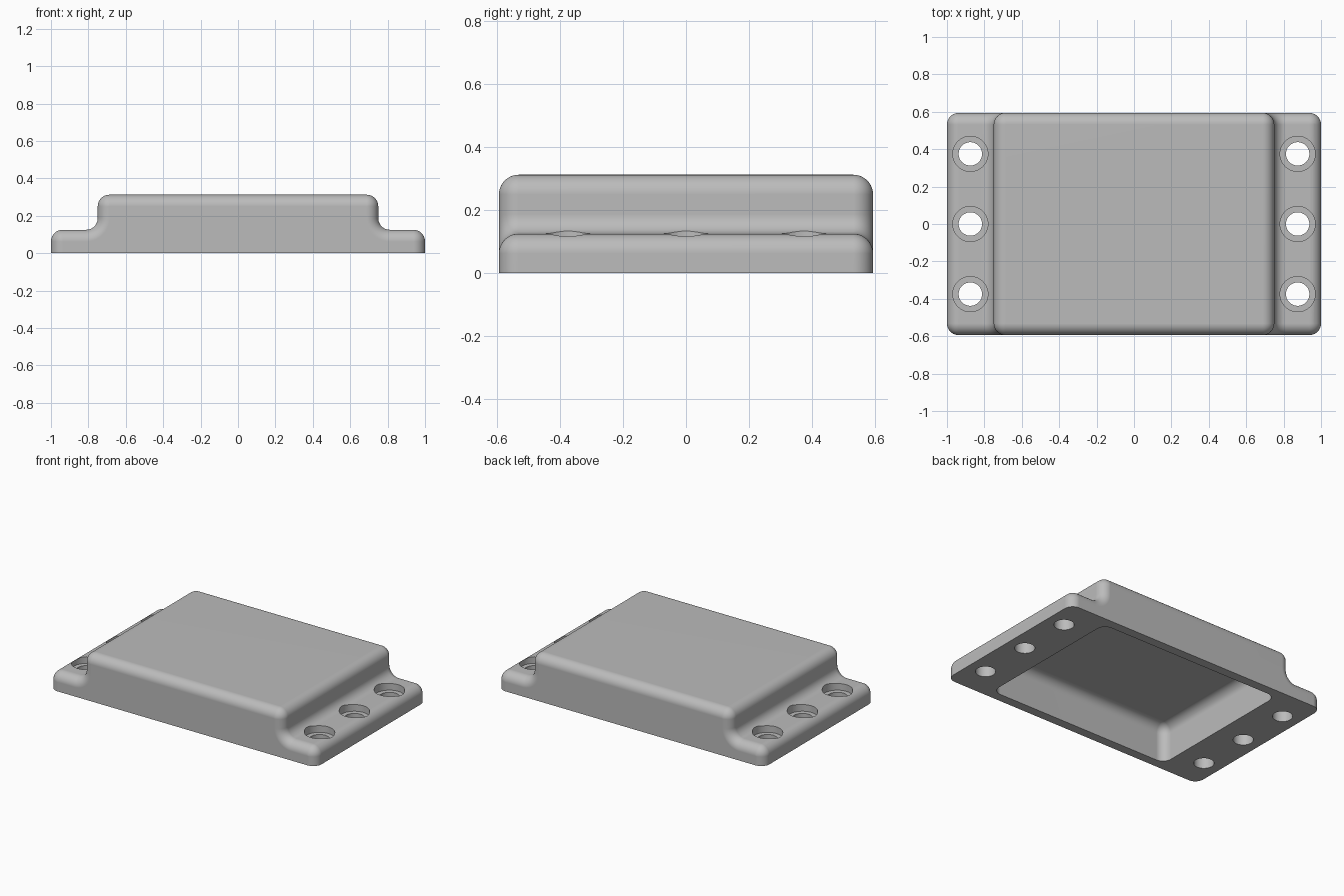
import bpy
import bmesh
from math import cos, sin, pi

cube = bpy.data.objects.get("Cube")
if cube:
    bpy.data.objects.remove(cube, do_unlink=True)

R = 0.0625            # fillet radius
HALF_X, HALF_Y = 1.0, 0.594
BODY_X, TOP_Z, FLANGE_Z = 0.75, 0.3125, 0.125
STEPS = 10

grey = bpy.data.materials.new("Plain grey")
grey.use_nodes = True
COLOUR = (0.5, 0.5, 0.5, 1)
grey.diffuse_color = COLOUR
grey.node_tree.nodes["Principled BSDF"].inputs["Base Color"].default_value = COLOUR


def make_object(name, bm):
    bmesh.ops.recalc_face_normals(bm, faces=bm.faces)
    mesh = bpy.data.meshes.new(name)
    bm.to_mesh(mesh)
    bm.free()
    mesh.materials.append(grey)
    obj = bpy.data.objects.new(name, mesh)
    bpy.context.collection.objects.link(obj)
    return obj


def arc(cx, cz, radius, start, end):
    angles = [start + (end - start) * i / STEPS for i in range(STEPS + 1)]
    return [(cx + radius * cos(a), cz + radius * sin(a)) for a in angles]


def stepped_profile(inset):
    """Filleted hat section, offset inwards everywhere but the flat base."""
    half = [(HALF_X - inset, 0)]
    half += arc(HALF_X - R, FLANGE_Z - R, R - inset, 0, pi / 2)
    half += arc(BODY_X + R, FLANGE_Z + R, R + inset, 1.5 * pi, pi)
    half += arc(BODY_X - R, TOP_Z - R, R - inset, 0, pi / 2)
    return half + [(-x, z) for x, z in reversed(half)]


# Cover: section lofted along y with rounded ends
bm = bmesh.new()
ends = [(HALF_Y - R + R * cos(a), R * (1 - sin(a)))
        for a in (pi / 2 * i / STEPS for i in range(STEPS + 1))]
stations = [(-y, d) for y, d in ends] + [(y, d) for y, d in reversed(ends)]
rings = [[bm.verts.new((x, y, z)) for x, z in stepped_profile(d)] for y, d in stations]
for a, b in zip(rings, rings[1:]):
    for i in range(len(a)):
        j = (i + 1) % len(a)
        bm.faces.new((a[i], a[j], b[j], b[i]))
bm.faces.new(rings[0])
bm.faces.new(rings[-1])
bmesh.ops.remove_doubles(bm, verts=bm.verts, dist=1e-5)
bmesh.ops.dissolve_limit(bm, angle_limit=0.002, verts=bm.verts, edges=bm.edges)
cover = make_object("mounting_cover", bm)

# Underside pocket: rounded box open at the base
bm = bmesh.new()
bmesh.ops.create_cube(bm, size=1)
for v in bm.verts:
    v.co.x *= 1.375
    v.co.y *= 1.0625
    v.co.z = 0.25 if v.co.z > 0 else -0.1
rounded = [e for e in bm.edges if max(v.co.z for v in e.verts) > 0]
bmesh.ops.bevel(bm, geom=rounded, offset=R, segments=STEPS, profile=0.5, affect='EDGES')
cutters = [make_object("pocket_cutter", bm)]


# Screw holes: through hole and wider counterbore
def cylinder(name, x, y, radius, low, high):
    bm = bmesh.new()
    bmesh.ops.create_cone(bm, cap_ends=True, segments=48, radius1=radius,
                          radius2=radius, depth=high - low)
    bmesh.ops.translate(bm, verts=bm.verts, vec=(x, y, (low + high) / 2))
    return make_object(name, bm)


for x in (-0.875, 0.875):
    for y in (-0.375, 0, 0.375):
        cutters.append(cylinder("hole_cutter", x, y, 0.0625, -0.1, 0.4))
        cutters.append(cylinder("counterbore_cutter", x, y, 0.094, 0.08, 0.4))

bpy.ops.object.select_all(action='DESELECT')
bpy.context.view_layer.objects.active = cover
cover.select_set(True)
for cutter in cutters:
    cutter.hide_render = True
    cut = cover.modifiers.new("Cut", 'BOOLEAN')
    cut.operation = 'DIFFERENCE'
    cut.solver = 'EXACT'
    cut.object = cutter
    bpy.ops.object.modifier_apply(modifier=cut.name)
    bpy.data.objects.remove(cutter, do_unlink=True)

# Soft fillets, crisp hole rims and base edge
bpy.ops.object.shade_smooth_by_angle(angle=0.5)
weighted = cover.modifiers.new("Flat face shading", 'WEIGHTED_NORMAL')
weighted.keep_sharp = True
